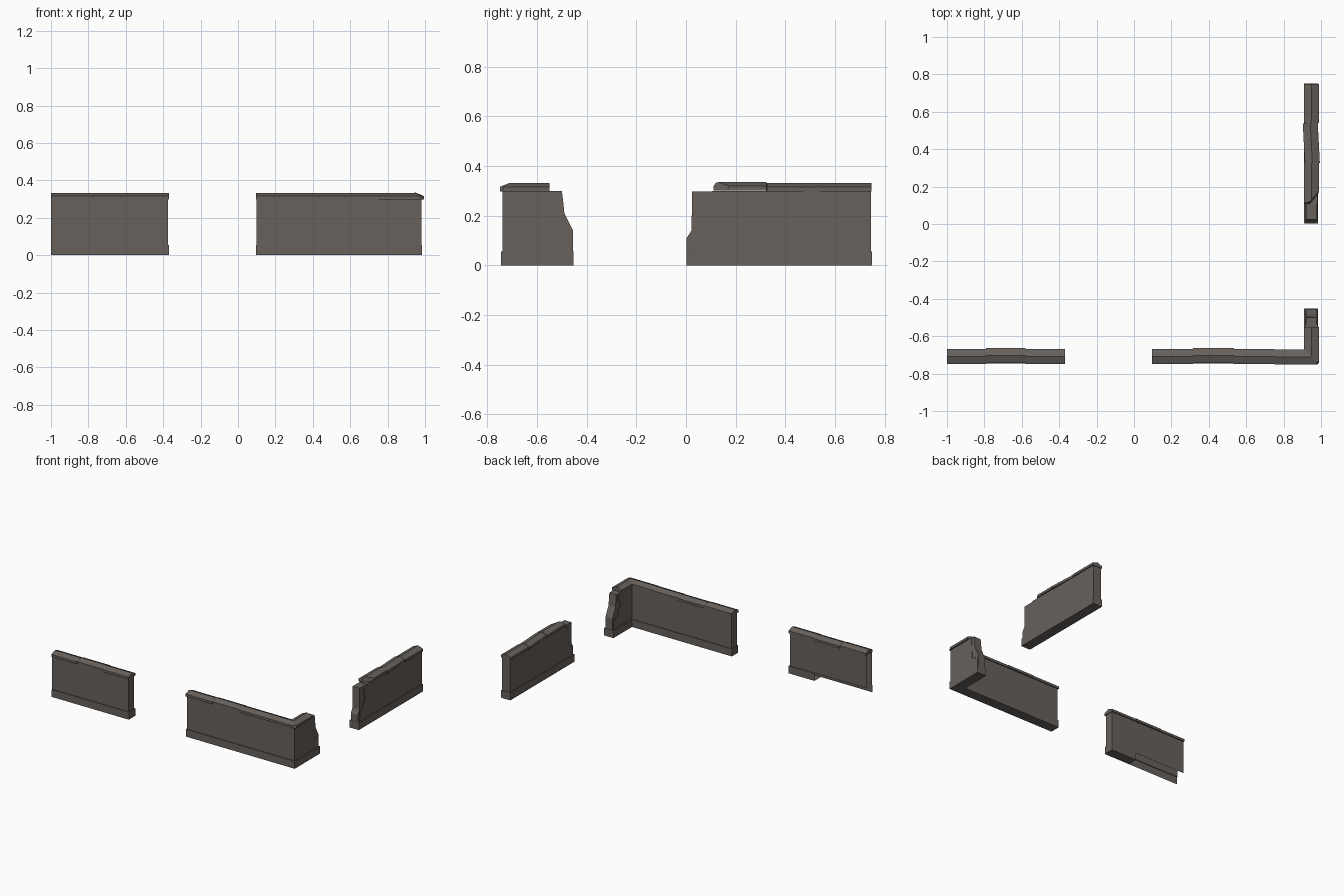
import bpy, bmesh, math
from mathutils import Vector, Matrix

if "Cube" in bpy.data.objects:
    bpy.data.objects.remove(bpy.data.objects["Cube"])

stone = bpy.data.materials.new("grey_brown_stone")
stone.diffuse_color = (0.135, 0.12, 0.108, 1)
stone.use_nodes = True
stone.node_tree.nodes["Principled BSDF"].inputs["Base Color"].default_value = stone.diffuse_color


def finish(bm, name, drop=(), cuts=()):
    """Recalculate normals, chip corners, drop open sides, make the object."""
    bmesh.ops.recalc_face_normals(bm, faces=bm.faces)
    for co, no in cuts:
        geom = bm.verts[:] + bm.edges[:] + bm.faces[:]
        r = bmesh.ops.bisect_plane(bm, geom=geom, plane_co=co, plane_no=no, clear_outer=True)
        edges = [e for e in r["geom_cut"] if isinstance(e, bmesh.types.BMEdge)]
        if edges:
            bmesh.ops.holes_fill(bm, edges=edges, sides=0)
    bm.normal_update()
    gone = [f for f in bm.faces if any(f.normal.dot(Vector(d)) > 0.9 for d in drop)]
    bmesh.ops.delete(bm, geom=gone, context='FACES')
    me = bpy.data.meshes.new(name)
    bm.to_mesh(me)
    bm.free()
    me.materials.append(stone)
    ob = bpy.data.objects.new(name, me)
    bpy.context.collection.objects.link(ob)
    return ob


def prism(name, poly, axis, lo, hi, drop=()):
    """Extrude a 2D outline along x (outline is y,z) or z (outline is x,y)."""
    bm = bmesh.new()
    place = (lambda p, t: (t, p[0], p[1])) if axis == 'x' else (lambda p, t: (p[0], p[1], t))
    a = [bm.verts.new(place(p, lo)) for p in poly]
    b = [bm.verts.new(place(p, hi)) for p in poly]
    bm.faces.new(a)
    bm.faces.new(b)
    for i in range(len(poly)):
        j = (i + 1) % len(poly)
        bm.faces.new((a[i], a[j], b[j], b[i]))
    return finish(bm, name, drop)


def box(name, x0, x1, y0, y1, z0, z1, drop=()):
    return prism(name, [(x0, y0), (x1, y0), (x1, y1), (x0, y1)], 'z', z0, z1, drop)


# ridged coping stone section: (sideways offset, height)
SECTION = [(-0.04, 0.297), (0.04, 0.297), (0.04, 0.315), (0.0, 0.331), (-0.04, 0.315)]


def coping(name, path, turn=0, lift=0, cuts=()):
    """Sweep the section along a path with a mitred corner."""
    bm = bmesh.new()
    pts = [Vector(p) for p in path]
    rings = []
    for i, p in enumerate(pts):
        sides = []
        for a, b in ((i - 1, i), (i, i + 1)):
            if a >= 0 and b < len(pts):
                d = (pts[b] - pts[a]).normalized()
                sides.append(Vector((d.y, -d.x)))
        s = sum(sides, Vector((0, 0)))
        s /= s.dot(sides[0])
        rings.append([bm.verts.new((p.x + s.x * o, p.y + s.y * o, z + lift)) for o, z in SECTION])
    for r, q in zip(rings, rings[1:]):
        for i in range(5):
            j = (i + 1) % 5
            bm.faces.new((r[i], r[j], q[j], q[i]))
    bm.faces.new(rings[0])
    bm.faces.new(rings[-1])
    mid = ((pts[0] + pts[-1]) / 2).to_3d()
    bmesh.ops.rotate(bm, verts=bm.verts, cent=mid, matrix=Matrix.Rotation(turn, 3, 'Z'))
    return finish(bm, name, cuts=cuts)


DOWN, UP, LEFT, RIGHT, BACK = (0, 0, -1), (0, 0, 1), (-1, 0, 0), (1, 0, 0), (0, 1, 0)
P = 0.055  # plinth height

# left front wall, open at its left end and partly below
box("left_wall_body", -1, -0.375, -0.74, -0.675, P, 0.3, (DOWN, LEFT))
box("left_wall_plinth", -0.58, -0.37, -0.745, -0.67, 0, P, (LEFT,))
box("left_wall_plinth_front", -1, -0.58, -0.745, -0.74, 0, P, (LEFT, RIGHT, BACK, DOWN))

# corner wall: long front run and short broken return
prism("corner_wall_plinth", [(0.095, -0.745), (0.985, -0.745), (0.985, -0.453),
                             (0.91, -0.453), (0.91, -0.67), (0.095, -0.67)], 'z', 0, P)
box("corner_wall_body", 0.1, 0.98, -0.74, -0.675, P, 0.3, (DOWN,))
prism("corner_return_core", [(-0.68, P), (-0.455, P), (-0.455, 0.14), (-0.49, 0.21),
                             (-0.495, 0.26), (-0.5, 0.3), (-0.68, 0.3)], 'x', 0.919, 0.976, (DOWN,))
prism("corner_return_facing", [(-0.675, P), (-0.46, P), (-0.46, 0.12), (-0.485, 0.12),
                               (-0.485, 0.135), (-0.515, 0.135), (-0.515, 0.19), (-0.535, 0.19),
                               (-0.535, 0.24), (-0.52, 0.24), (-0.52, 0.285), (-0.535, 0.3),
                               (-0.675, 0.3)], 'x', 0.915, 0.98, (DOWN,))

# right side wall with broken front end
box("side_wall_plinth", 0.91, 0.985, 0.002, 0.75, 0, P)
prism("side_wall_core", [(0.74, P), (0.003, P), (0.003, 0.11), (0.022, 0.14), (0.025, 0.298),
                         (0.74, 0.298)], 'x', 0.919, 0.976, (DOWN,))
prism("side_wall_facing", [(0.745, P), (0.012, P), (0.012, 0.07), (0.022, 0.07), (0.022, 0.13),
                           (0.045, 0.13), (0.045, 0.16), (0.07, 0.16), (0.07, 0.2), (0.085, 0.2),
                           (0.085, 0.235), (0.07, 0.235), (0.07, 0.275), (0.105, 0.285),
                           (0.105, 0.3), (0.745, 0.3)], 'x', 0.915, 0.98, (DOWN,))

# coping stones on the front walls, every second one nudged back
runs = {"left": [-1, -0.79, -0.58, -0.37], "corner": [0.095, 0.315, 0.535, 0.75]}
for wall, xs in runs.items():
    for i, (a, b) in enumerate(zip(xs, xs[1:])):
        y = -0.704 if i == 1 else -0.708
        coping(f"{wall}_coping_{i + 1}", [(a, y), (b, y)])

# mitred corner coping with a chipped outer corner
coping("corner_coping", [(0.75, -0.71), (0.95, -0.71), (0.95, -0.55)], lift=0.001,
       cuts=[((0.981, -0.741, 0.315), (1, -1, 0.5))])

# coping stones on the side wall: straight, twisted and chipped
coping("side_coping_straight", [(0.948, 0.54), (0.948, 0.748)])
coping("side_coping_twisted", [(0.948, 0.325), (0.948, 0.54)], turn=math.radians(3))
coping("side_coping_chipped", [(0.948, 0.11), (0.948, 0.325)], lift=0.004,
       cuts=[((0.985, 0.17, 0.318), (1, -0.8, 0.3)), ((0.948, 0.115, 0.325), (0, -1, 0.6))])
